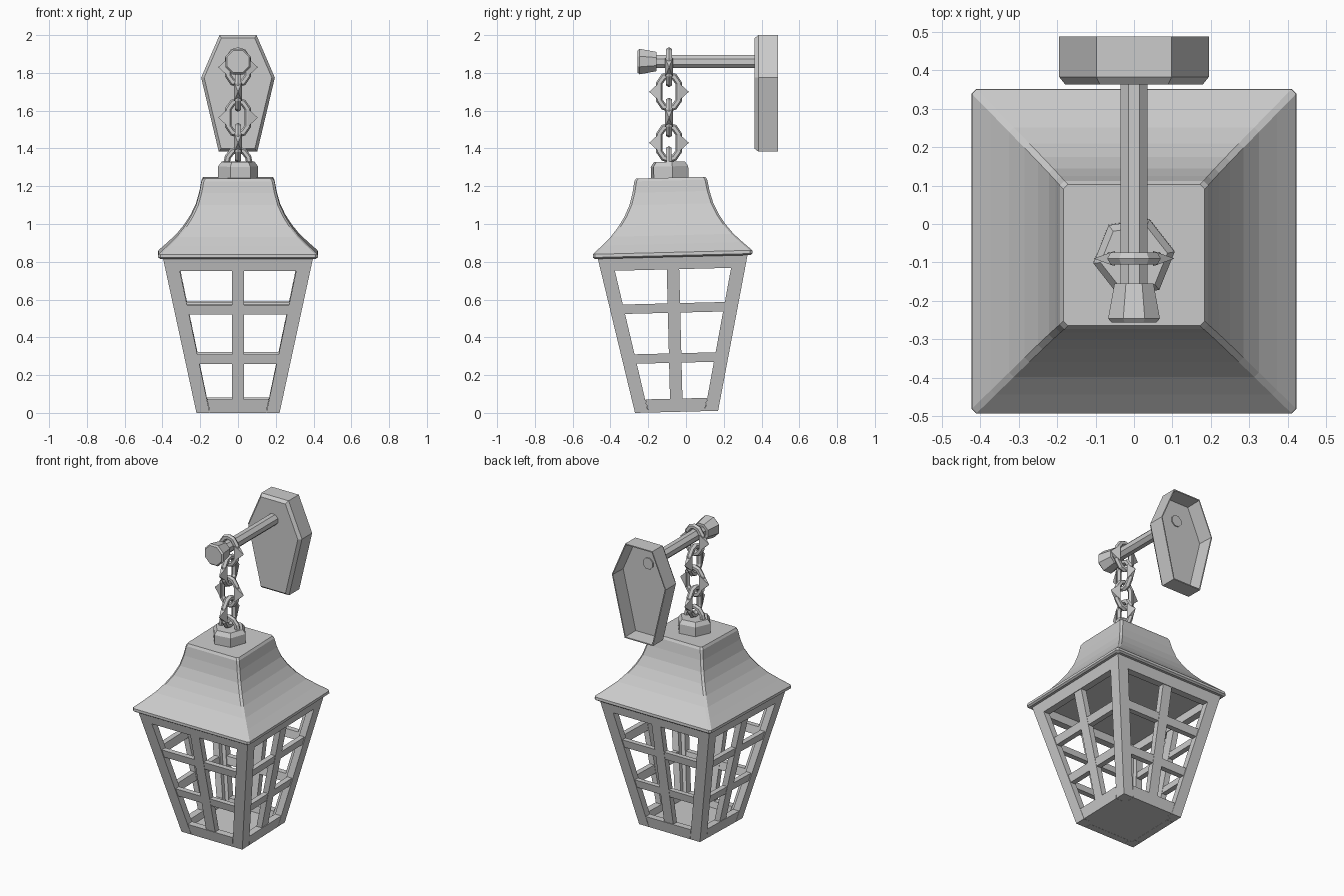
import bpy, bmesh
from math import sin, cos, pi, radians
from mathutils import Vector, Matrix

if "Cube" in bpy.data.objects:
    bpy.data.objects.remove(bpy.data.objects["Cube"])

TILT = Matrix.Translation((0, -0.05, 0.0055)) @ Matrix.Rotation(0.025, 4, 'X')  # lantern leans slightly


def finish(bm, name, matrix=None, smooth=False):
    bmesh.ops.recalc_face_normals(bm, faces=bm.faces)
    me = bpy.data.meshes.new(name)
    bm.to_mesh(me)
    bm.free()
    ob = bpy.data.objects.new(name, me)
    bpy.context.collection.objects.link(ob)
    if matrix is not None:
        ob.matrix_world = matrix
    if smooth:
        bpy.context.view_layer.objects.active = ob
        ob.select_set(True)
        bpy.ops.object.shade_smooth_by_angle(angle=radians(30))
        ob.select_set(False)
    return ob


def loft(bm, rings, closed=False):
    """Skin a list of point rings; cap the ends unless the path is closed."""
    vs = [[bm.verts.new(p) for p in r] for r in rings]
    n = len(vs[0])
    pairs = list(zip(vs, vs[1:])) + ([(vs[-1], vs[0])] if closed else [])
    for a, b in pairs:
        for i in range(n):
            j = (i + 1) % n
            bm.faces.new((a[i], a[j], b[j], b[i]))
    if not closed:
        bm.faces.new(vs[0][::-1])
        bm.faces.new(vs[-1])


def ngon(r, n, place, phase=0.0):
    return [place(r * cos(phase + 2 * pi * i / n), r * sin(phase + 2 * pi * i / n)) for i in range(n)]


# ---- lantern cage: four tapering latticed sides
T = 0.045


def half(z):
    return 0.22 + 0.215 * z


def slab(bm, pts, rot, depth=T, inset=0.0):
    """Flat piece lying in a sloped side; corner ends are mitred."""
    outer, inner = [], []
    for x, z in pts:
        h = half(z)
        lim = h - depth
        outer.append(rot @ Vector((x, -h + inset, z)))
        inner.append(rot @ Vector((max(-lim, min(lim, x)), -lim, z)))
    loft(bm, [outer, inner])


frame, bars = bmesh.new(), bmesh.new()
for k in range(4):
    rot = Matrix.Rotation(k * pi / 2, 3, 'Z')
    for s in (-1, 1):
        slab(frame, [(s * half(0), 0), (s * half(.825), .825),
                     (s * (half(.825) - .075), .825), (s * (half(0) - .07), 0)], rot)
    for z0, z1 in ((0, .07), (.755, .825)):
        a, b = half(z0) - .072, half(z1) - .072
        slab(frame, [(-a, z0), (a, z0), (b, z1), (-b, z1)], rot)
    slab(bars, [(-.033, .05), (.033, .05), (.033, .78), (-.033, .78)], rot, .042, .004)
    for z0 in (.26, .525):
        a, b = half(z0) - .06, half(z0 + .05) - .06
        slab(bars, [(-a, z0), (a, z0), (b, z0 + .05), (-b, z0 + .05)], rot, .04, .006)
finish(frame, "cage_frame", TILT)
finish(bars, "cage_bars", TILT)

floor = bmesh.new()
loft(floor, [[(x * h, y * h, z) for x, y in ((-1, -1), (1, -1), (1, 1), (-1, 1))]
             for h, z in ((.215, .001), (.215, .03))])
finish(floor, "cage_floor", TILT)


# ---- flared roof with chamfered hips
def square(h, z, c=0.012):
    return [(h - c, -h, z), (h, -h + c, z), (h, h - c, z), (h - c, h, z),
            (-h + c, h, z), (-h, h - c, z), (-h, -h + c, z), (-h + c, -h, z)]


roof = bmesh.new()
profile = [(.412, .82), (.423, .828), (.422, .845), (.372, .89), (.325, .935), (.285, .985),
           (.25, 1.04), (.222, 1.10), (.204, 1.165), (.193, 1.225), (.184, 1.24)]
loft(roof, [square(h, z) for h, z in profile])
finish(roof, "roof", TILT)

# ---- hexagonal cap nut
nut = bmesh.new()
loft(nut, [ngon(r, 6, lambda x, y: (x, y - .005, z), radians(8))
           for r, z in ((.107, 1.235), (.107, 1.3), (.088, 1.325))])
finish(nut, "roof_nut", TILT)


# ---- chain: stretched rings with a pointed barb on each side
def wire(bm, path, r, closed=True, sides=6):
    rings, n = [], len(path)
    for i, p in enumerate(path):
        a = path[i - 1] if closed or i else p
        b = path[(i + 1) % n] if closed or i < n - 1 else p
        t = (b - a).normalized()
        side = t.cross(Vector((0, 1, 0)))
        rings.append(ngon(r, sides, lambda u, v: p + side * u + Vector((0, v, 0))))
    loft(bm, rings, closed)


link_path = [Vector((x, 0, z)) for x, z in
             ((.052, -.045), (.052, .045), (.027, .08), (0, .088), (-.027, .08),
              (-.052, .045), (-.052, -.045), (-.027, -.08), (0, -.088), (.027, -.08))]
for k, z in enumerate((1.83, 1.70, 1.563, 1.43)):
    bm = bmesh.new()
    wire(bm, link_path, .018)
    for s in (-1, 1):
        base = [bm.verts.new((s * .05, y, w)) for y, w in ((-.02, -.05), (.02, -.05), (.02, .05), (-.02, .05))]
        tip = bm.verts.new((s * .105, 0, 0))
        bm.faces.new(base)
        for i in range(4):
            bm.faces.new((base[i], base[(i + 1) % 4], tip))
    finish(bm, f"chain_link_{k + 1}",
           Matrix.Translation((0, -.09, z)) @ Matrix.Rotation(k % 2 * pi / 2, 4, 'Z'))

eye = bmesh.new()
wire(eye, [Vector((.062 * cos(pi * i / 6), 0, 1.31 + .08 * sin(pi * i / 6))) for i in range(7)], .017, False)
finish(eye, "roof_eye", TILT @ Matrix.Translation((0, -.006, 0)))

# ---- wall arm with flared end knob
arm = bmesh.new()
loft(arm, [ngon(.038, 8, lambda x, z: (x, y, 1.86 + z), pi / 8) for y in (-.17, .395)])
finish(arm, "wall_arm")
knob = bmesh.new()
loft(knob, [ngon(r, 8, lambda x, z: (x, y, 1.86 + z), pi / 8)
            for r, y in ((.064, -.256), (.073, -.246), (.055, -.155))])
finish(knob, "arm_knob")


# ---- coffin-shaped wall plate, hollow at the back
def coffin(d, y):
    return [(-.098 + d * .6, y, 2 - d), (.098 - d * .6, y, 2 - d), (.195 - d, y, 1.775),
            (.102 - d * .8, y, 1.383 + d), (-.102 + d * .8, y, 1.383 + d), (-.195 + d, y, 1.775)]


plate = bmesh.new()
loft(plate, [coffin(.016, .363), coffin(0, .383), coffin(0, .488), coffin(.007, .488), coffin(.012, .388)])
finish(plate, "wall_plate")
